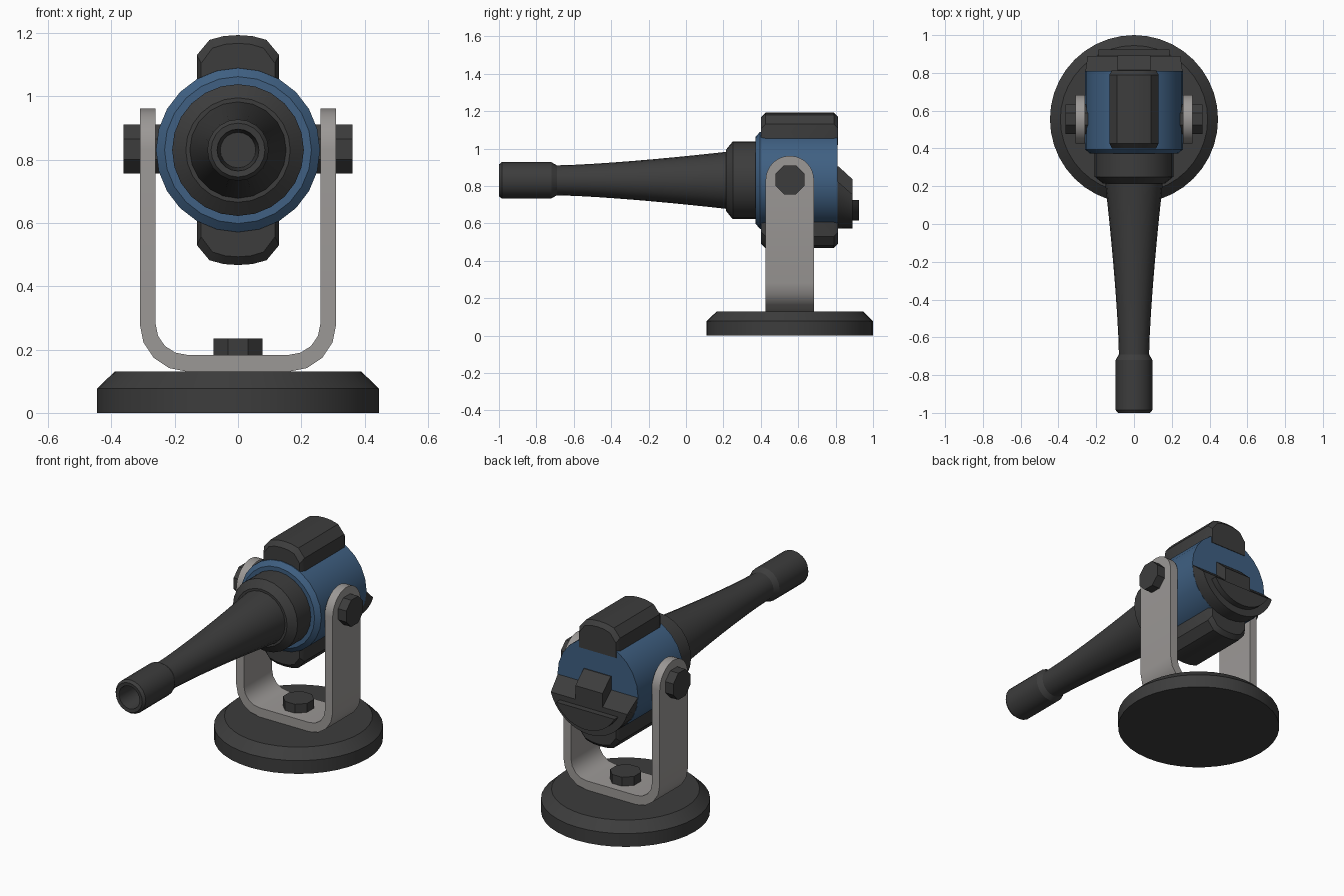
import bpy, bmesh, math
from mathutils import Vector

if "Cube" in bpy.data.objects:
    bpy.data.objects.remove(bpy.data.objects["Cube"])

AXIS_Z = 0.83    # height of the barrel axis
PIVOT_Y = 0.555  # centre of base and bracket


def material(name, rgb):
    m = bpy.data.materials.new(name)
    m.diffuse_color = (*rgb, 1)
    m.use_nodes = True
    m.node_tree.nodes["Principled BSDF"].inputs["Base Color"].default_value = m.diffuse_color
    return m


DARK = material("dark_grey", (0.046, 0.046, 0.046))
BLUE = material("steel_blue", (0.05, 0.117, 0.225))
GREY = material("warm_grey", (0.33, 0.315, 0.305))


def loft(name, rings, mat, angle=32):
    """Skin a list of equal-length point rings, cap both ends, sharp edges above angle."""
    bm = bmesh.new()
    vs = [[bm.verts.new(Vector(p)) for p in r] for r in rings]
    n = len(rings[0])
    for a, b in zip(vs, vs[1:]):
        for i in range(n):
            j = (i + 1) % n
            bm.faces.new((a[i], a[j], b[j], b[i]))
    bm.faces.new(vs[0])
    bm.faces.new(vs[-1])
    bmesh.ops.recalc_face_normals(bm, faces=bm.faces)
    for f in bm.faces:
        f.smooth = True
    for e in bm.edges:
        e.smooth = e.calc_face_angle(0) < math.radians(angle)
    me = bpy.data.meshes.new(name)
    bm.to_mesh(me)
    bm.free()
    me.materials.append(mat)
    ob = bpy.data.objects.new(name, me)
    bpy.context.collection.objects.link(ob)
    return ob


def turned(name, profile, sides, axis, centre, mat, phase=0.0, angle=32):
    """Revolve (position, radius) pairs about an axis through centre."""
    rings = []
    for h, r in profile:
        ring = []
        for i in range(sides):
            t = math.tau * (i + phase) / sides
            c, s = r * math.cos(t), r * math.sin(t)
            p = {"x": (h, c, s), "y": (c, h, s), "z": (c, s, h)}[axis]
            ring.append(Vector(p) + Vector(centre))
        rings.append(ring)
    return loft(name, rings, mat, angle)


# Round base with a bevelled rim
turned("base", [(0, 0.445), (0.077, 0.445), (0.13, 0.39)], 40, "z", (0, PIVOT_Y, 0), DARK)

# U bracket: rectangular section swept along a path, narrowing to round arm tips
half = []  # (outer x, outer z, inner x, inner z, half width)
W = 0.129
for k in range(5):
    t = math.radians(-90 + 90 * k / 4)
    c, s = math.cos(t), math.sin(t)
    half.append((0.16 + 0.15 * c, 0.28 + 0.15 * s, 0.16 + 0.1 * c, 0.28 + 0.097 * s, W))
for k in range(9):
    t = math.radians(86 * k / 8)
    z = 0.832 + W * math.sin(t)
    half.append((0.31, z, 0.26, z, W * math.cos(t)))
path = [(-a, b, -c, d, w) for a, b, c, d, w in reversed(half)] + half
loft("bracket", [[(a, PIVOT_Y - w, b), (a, PIVOT_Y + w, b),
                  (c, PIVOT_Y + w, d), (c, PIVOT_Y - w, d)]
                 for a, b, c, d, w in path], GREY)

# Octagonal bolts: two on the pivots, one on the base
for side, label in ((1, "right"), (-1, "left")):
    turned("pivot_bolt_" + label, [(side * 0.24, 0.084), (side * 0.362, 0.084)], 8, "x",
           (0, PIVOT_Y, 0.833), DARK, 0.5)
turned("base_bolt", [(0.17, 0.084), (0.235, 0.084)], 8, "z", (0, PIVOT_Y, 0), DARK, 0.5)

# Blue drum body
C = (0, 0, AXIS_Z)
turned("drum_body", [(0.372, 0.232), (0.395, 0.259), (0.81, 0.259)], 24, "y", C, BLUE, 0)

# Collar in front of the drum
turned("collar", [(0.215, 0.165), (0.25, 0.208), (0.38, 0.208)], 24, "y", C, DARK)

# Flared barrel with a thicker hollow muzzle
flare = [(-0.69 + 0.92 * k / 9, 0.08 + 0.074 * (k / 9) ** 1.4) for k in range(10)]
turned("barrel", [(-0.86, 0.056), (-0.998, 0.066), (-1.0, 0.085), (-0.985, 0.097),
                  (-0.72, 0.097)] + flare, 20, "y", C, DARK, 0, 25)


# Top and bottom rails with rounded outer faces and bevelled ends
def rail_ring(y, inset, sign):
    pts = [(-0.13, 0.19), (-0.13, 0.30), (-0.09, 0.348), (-0.045, 0.36), (0, 0.363),
           (0.045, 0.36), (0.09, 0.348), (0.13, 0.30), (0.13, 0.19)]
    return [(x * (1 - inset * 4), y, AXIS_Z + sign * (h - (inset if h > 0.2 else 0)))
            for x, h in pts]


for sign, label in ((1, "top"), (-1, "bottom")):
    loft("rail_" + label, [rail_ring(0.40, 0.026, sign), rail_ring(0.426, 0, sign),
                           rail_ring(0.79, 0, sign), rail_ring(0.813, 0.023, sign)], DARK)


# Rear cover: half discs with a straight top edge
def half_disc(y, r, top):
    a = math.asin((top - AXIS_Z) / r)
    n = 18
    return [(r * math.cos(t), y, AXIS_Z + r * math.sin(t))
            for t in (math.pi - a + (math.pi + 2 * a) * k / n for k in range(n + 1))]


loft("rear_cover", [half_disc(0.81, 0.257, 0.825), half_disc(0.89, 0.257, 0.755)], DARK)
loft("rear_cover_lip", [half_disc(0.88, 0.215, 0.725), half_disc(0.925, 0.215, 0.725)], DARK)

# Sloped latch in the middle of the cover
side_profile = [(0.80, 0.74), (0.80, 0.905), (0.815, 0.905), (0.891, 0.835), (0.891, 0.74)]
loft("latch", [[(x, y, z) for y, z in side_profile] for x in (-0.087, 0.087)], DARK)
